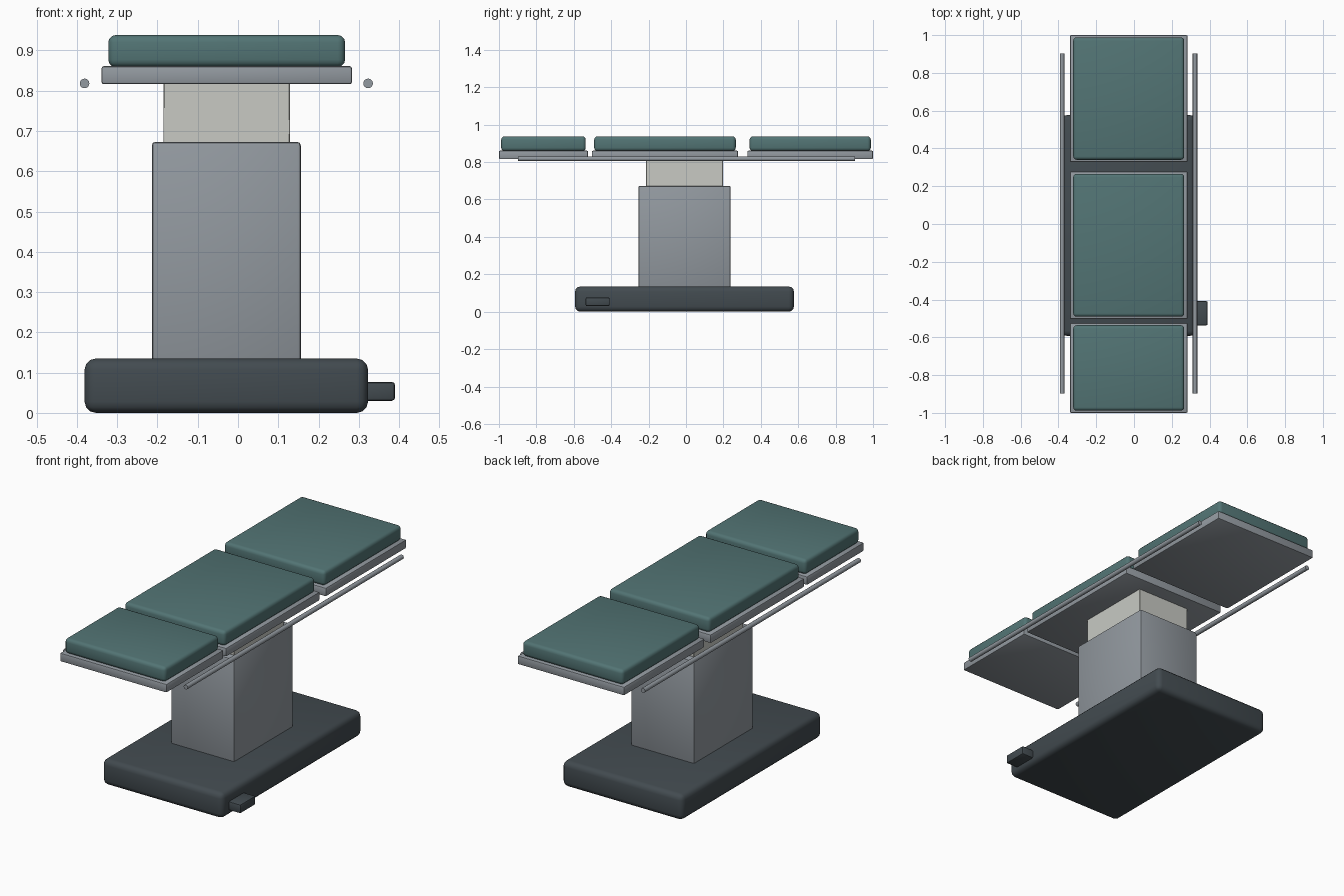
import bpy
import math

if "Cube" in bpy.data.objects:
    bpy.data.objects.remove(bpy.data.objects["Cube"])

CX, CY = -0.03, -0.008   # table axis


def material(name, rgb):
    m = bpy.data.materials.new(name)
    m.diffuse_color = (*rgb, 1)
    m.use_nodes = True
    m.node_tree.nodes["Principled BSDF"].inputs["Base Color"].default_value = m.diffuse_color
    return m


dark = material("dark_plastic", (0.055, 0.07, 0.08))
steel = material("steel", (0.29, 0.32, 0.35))
cream = material("cream", (0.58, 0.59, 0.55))
teal = material("teal_vinyl", (0.085, 0.175, 0.175))


def finish(ob, name, mat):
    ob.name = name
    ob.data.materials.append(mat)
    bpy.ops.object.shade_smooth_by_angle(angle=math.radians(40))


def box(name, x, y, z, mat, bevel=0.0, segments=3):
    """Box from (min, max) ranges with rounded edges."""
    bpy.ops.mesh.primitive_cube_add(
        size=1, location=[(a + b) / 2 for a, b in (x, y, z)])
    ob = bpy.context.object
    ob.scale = [b - a for a, b in (x, y, z)]
    bpy.ops.object.transform_apply(location=False, rotation=False, scale=True)
    if bevel:
        mod = ob.modifiers.new("bevel", 'BEVEL')
        mod.width = bevel
        mod.segments = segments
        bpy.ops.object.modifier_apply(modifier=mod.name)
    finish(ob, name, mat)


def around(c, half):
    return (c - half, c + half)


# Base and foot pedal
box("base", around(CX + 0.001, 0.352), around(CY, 0.585), (0, 0.135), dark, 0.028)
box("foot_pedal", (0.29, 0.39), (-0.537, -0.408), (0.03, 0.077), dark, 0.008, 2)

# Telescopic column
box("outer_column", around(CX + 0.001, 0.185), around(CY, 0.247), (0.12, 0.673), steel, 0.009, 2)
box("inner_column", around(CX + 0.002, 0.157), around(CY, 0.206), (0.6, 0.82), cream, 0.002, 1)

# Table top: one frame and one cushion per section
sections = {"foot": (-1.0, -0.524), "middle": (-0.503, 0.278), "head": (0.328, 1.0)}
for part, (y0, y1) in sections.items():
    box(part + "_frame", around(CX + 0.002, 0.311), (y0, y1), (0.816, 0.861), steel, 0.006, 2)
    box(part + "_cushion", around(CX + 0.002, 0.294), (y0 + 0.012, y1 - 0.012),
        (0.859, 0.938), teal, 0.018)

# Side rails
for side, x in (("left", -0.381), ("right", 0.323)):
    bpy.ops.mesh.primitive_cylinder_add(
        vertices=16, radius=0.012, depth=1.8, location=(x, 0.003, 0.818),
        rotation=(math.pi / 2, 0, 0))
    finish(bpy.context.object, side + "_rail", steel)
